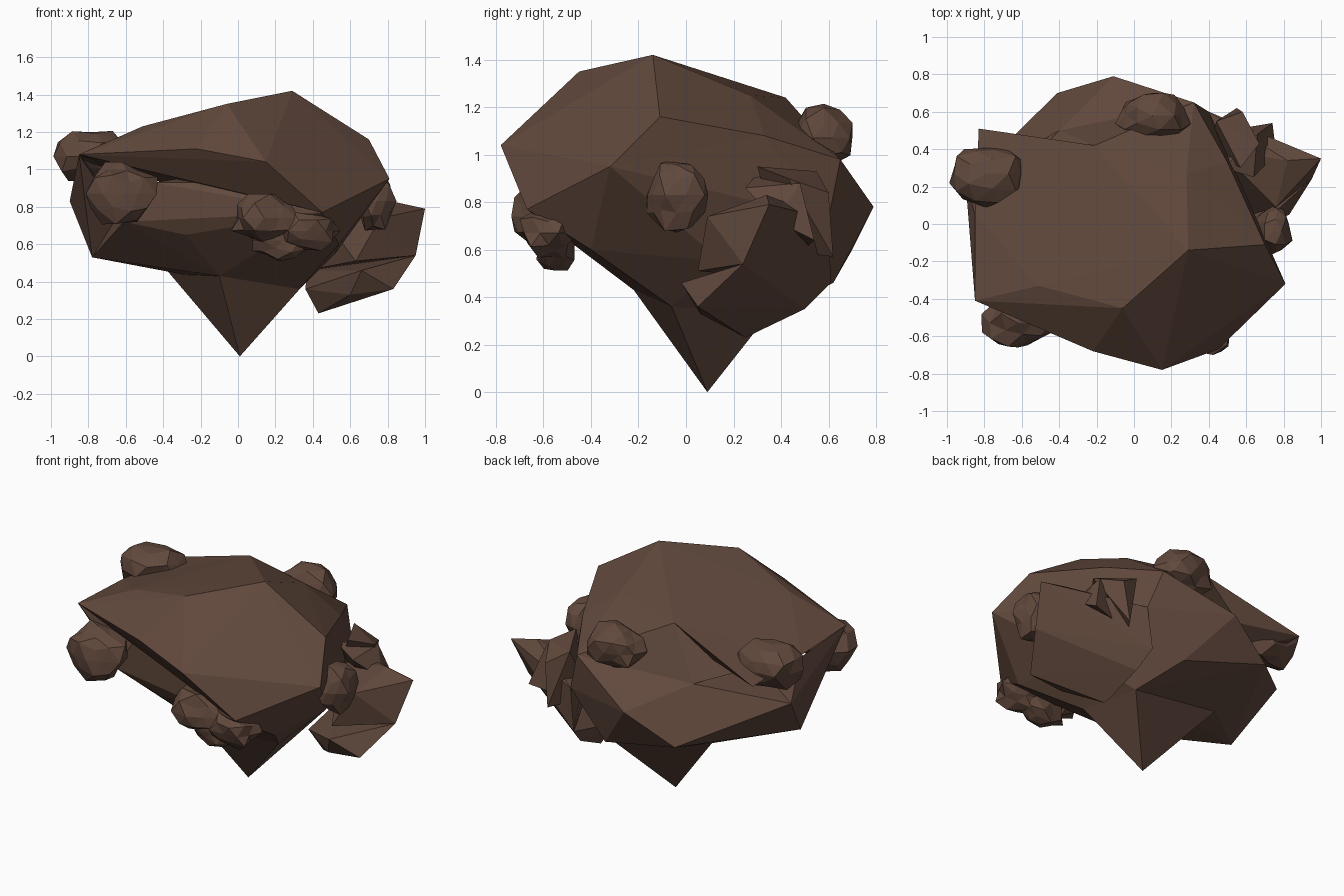
import bpy, bmesh, random
from mathutils import Vector

default_cube = bpy.data.objects.get("Cube")
if default_cube:
    bpy.data.objects.remove(default_cube, do_unlink=True)

# One brown stone material shared by every part
stone = bpy.data.materials.new("brown_stone")
stone.use_nodes = True
stone.diffuse_color = (0.12, 0.066, 0.046, 1)
stone_shader = stone.node_tree.nodes["Principled BSDF"]
stone_shader.inputs["Base Color"].default_value = stone.diffuse_color
stone_shader.inputs["Roughness"].default_value = 0.9


def add_object(name, bm):
    """Turn a bmesh into a flat shaded stone object."""
    bmesh.ops.recalc_face_normals(bm, faces=bm.faces[:])
    mesh = bpy.data.meshes.new(name)
    bm.to_mesh(mesh)
    bm.free()
    mesh.materials.append(stone)
    obj = bpy.data.objects.new(name, mesh)
    bpy.context.collection.objects.link(obj)
    return obj


def faceted_block(name, corners):
    """Wrap a tight faceted skin around a few corner points."""
    bm = bmesh.new()
    for corner in corners:
        bm.verts.new(corner)
    result = bmesh.ops.convex_hull(bm, input=bm.verts[:])
    unused = set(result["geom_interior"]) | set(result["geom_unused"])
    loose = [item for item in unused if isinstance(item, bmesh.types.BMVert)]
    bmesh.ops.delete(bm, geom=loose, context="VERTS")
    return add_object(name, bm)


def rough_boulder(name, center, radii, seed, roughness=0.18):
    """Make a small boulder by jittering a low-poly ball."""
    rng = random.Random(seed)
    bm = bmesh.new()
    bmesh.ops.create_icosphere(bm, subdivisions=2, radius=1)
    for vert in bm.verts:
        stretch = 1 + rng.uniform(-roughness, roughness)
        offset = Vector(size * axis for size, axis in zip(radii, vert.co))
        vert.co = Vector(center) + offset * stretch
    return add_object(name, bm)


# Corners shared by neighbouring parts, so that their seams meet
shelf_fold = (-.21, .42, 1.24)
front_corner = (-.85, -.41, 1.08)
front_beak = (.45, -.67, .77)
flank_corner = (.81, -.32, .95)
back_ledge = (-.4, .5, .93)
back_shoulders = [(.5, .33, 1.08), (.32, .65, .98)]
low_side = (-.78, -.05, .53)
foot_back = (-.38, .28, .46)
foot_front = (-.1, -.22, .43)
foot_flank = (.33, -.06, .36)
foot_rear = (.28, .35, .33)
slab_corner = (.95, .24, .54)
slab_back = (.37, .61, .46)
slab_notch = (.4, .6, .73)

# Cap: sloping crown with an overhanging front rim
crown = [
    (.29, -.14, 1.42), (-.06, -.45, 1.35), (-.51, -.33, 1.23),
    (.7, -.11, 1.16), (.28, .27, 1.25), shelf_fold,
]
rim = [
    (-.22, -.68, 1.11), (.15, -.78, 1.04), (-.85, .05, 1.06),
    front_beak, front_corner, flank_corner, back_ledge,
]
faceted_block("rock_cap", crown + rim + back_shoulders)

# Belly: recessed under the front rim, bulging at the back
belly_front = [
    (-.08, -.5, .93), (-.45, -.43, .93), (-.61, -.38, .72),
    (-.28, -.42, .65), (.54, -.4, .6), front_beak,
    foot_front, foot_flank, flank_corner,
]
belly_back = [
    (-.11, .79, .78), (-.41, .7, .6), (.14, .62, .46),
    (.52, .15, .55), (-.9, .22, .83), foot_rear,
    slab_notch, back_ledge, low_side, foot_back,
]
faceted_block("rock_belly", belly_front + belly_back + back_shoulders)

# Pointed foot under the belly
faceted_block("pointed_foot", [
    (.01, .09, 0), (0, .2, .8),
    foot_back, foot_front, foot_flank, foot_rear,
])

# Thin shelf that overhangs the back, and the wall below it
faceted_block("side_shelf", [
    (-.83, .51, 1.03), (-.85, .05, 1.06), (-.5, .1, .95),
    (-.4, .35, 1.05), shelf_fold, front_corner,
])
faceted_block("side_wall", [
    (-.9, .22, .83), (-.85, .05, 1.05), (-.6, -.3, .7),
    front_corner, low_side, foot_back,
])

# Large broken slab on the left flank, in two steps
faceted_block("flank_slab_upper", [
    (1, .35, .79), (.82, .34, .83), (.76, .09, .74),
    (.63, .05, .51), (.45, .4, .75),
    slab_corner, slab_back, slab_notch,
])
faceted_block("flank_slab_lower", [
    (.83, .05, .36), (.66, -.02, .46), (.6, .06, .33),
    (.43, .25, .23), (.36, .2, .36), (.4, .5, .35),
    slab_corner, slab_back,
])

# Spiky shards that rise behind the slab
faceted_block("flank_shard", [
    (.74, .54, .64), (.64, .25, .86), (.66, .48, .88),
    (.76, .38, .72), (.5, .5, .6), (.48, .3, .92),
])
faceted_block("back_shard", [
    (.58, .6, .84), (.44, .55, .93), (.67, .43, .9),
    (.55, .62, .57), (.4, .4, .6), (.57, .3, .95),
])

# Small boulders stuck around the rock: center, radii, seed
boulders = {
    "front_boulder": ((-.62, -.53, .87), (.18, .14, .17), 3),
    "front_low_boulder": ((.14, -.6, .74), (.17, .13, .13), 5),
    "front_side_boulder": ((.37, -.58, .67), (.16, .12, .11), 8),
    "front_under_boulder": ((.24, -.55, .62), (.16, .09, .11), 9),
    "back_side_boulder": ((-.79, .27, 1.07), (.2, .16, .14), 4),
    "back_top_boulder": ((.1, .58, 1.07), (.19, .13, .13), 6),
    "flank_boulder": ((.74, -.04, .83), (.1, .14, .16), 7),
}
for name, (center, radii, seed) in boulders.items():
    rough_boulder(name, center, radii, seed)
